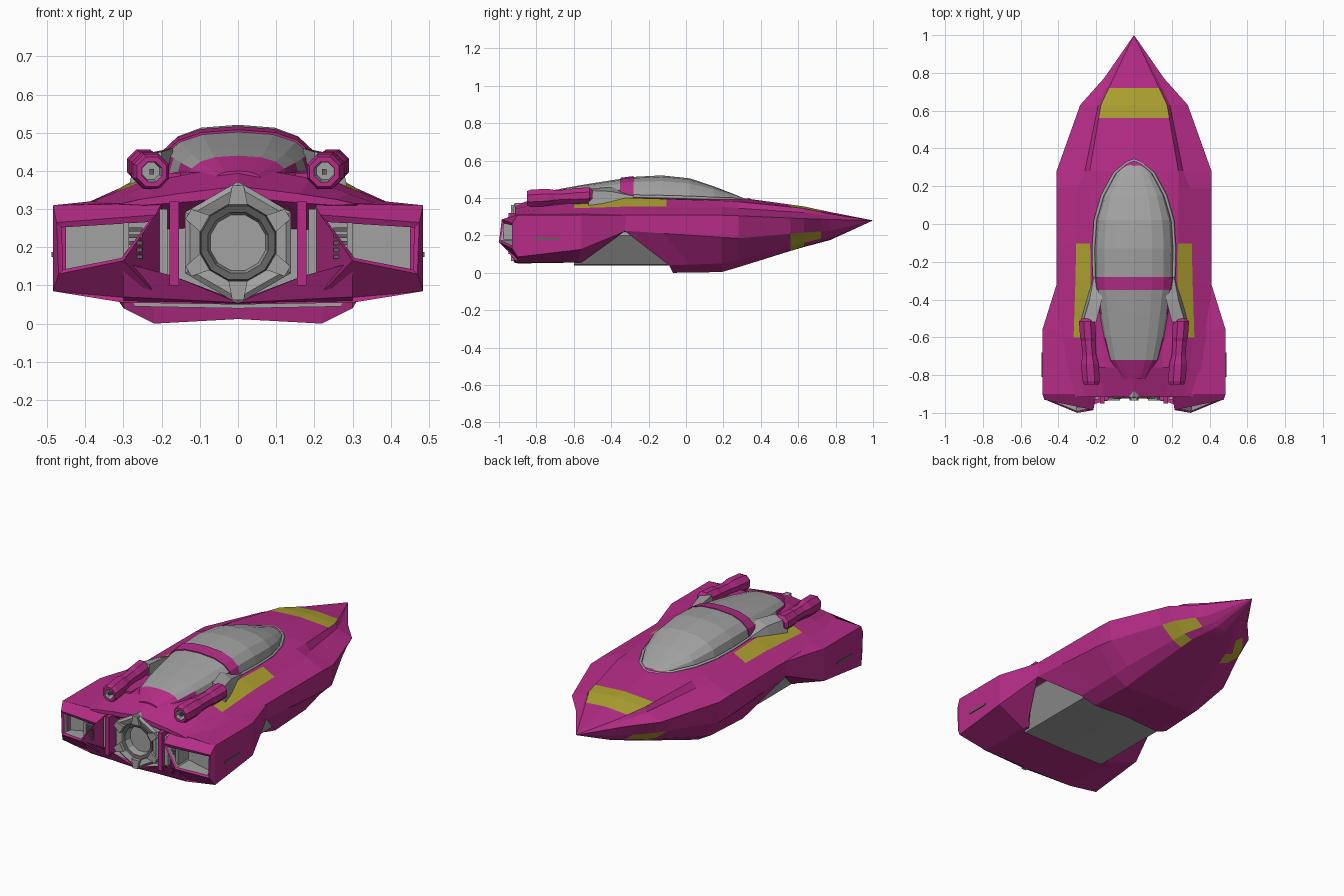
import bpy, bmesh
from math import cos, sin, pi
from mathutils import Vector as V

if "Cube" in bpy.data.objects:
    bpy.data.objects.remove(bpy.data.objects["Cube"])


def material(name, rgb):
    m = bpy.data.materials.new(name)
    m.diffuse_color = (*rgb, 1)
    m.use_nodes = True
    m.node_tree.nodes["Principled BSDF"].inputs["Base Color"].default_value = m.diffuse_color
    return m


PINK = material("magenta_paint", (0.46, 0.025, 0.24))
YELLOW = material("yellow_paint", (0.42, 0.36, 0.03))
GREY = material("bare_metal", (0.36, 0.36, 0.36))
DARK = material("dark_metal", (0.12, 0.12, 0.12))


def skin(name, rings, mats=(PINK,), pick=None, mirror=False):
    """Join closed rings of points into one flat-shaded solid."""
    bm = bmesh.new()
    vs = [[bm.verts.new(p) for p in r] for r in rings]
    n = len(rings[0])
    for i in range(len(rings) - 1):
        for j in range(n):
            k = (j + 1) % n
            f = bm.faces.new((vs[i][j], vs[i][k], vs[i + 1][k], vs[i + 1][j]))
            f.material_index = pick(i, min(j, n - 1 - j)) if pick else 0
    for i, r in ((0, vs[0]), (len(rings) - 2, vs[-1])):
        bm.faces.new(r).material_index = pick(i, 99) if pick else 0
    bmesh.ops.remove_doubles(bm, verts=bm.verts, dist=0.0005)
    bmesh.ops.recalc_face_normals(bm, faces=bm.faces)
    me = bpy.data.meshes.new(name)
    bm.to_mesh(me)
    bm.free()
    for m in mats:
        me.materials.append(m)
    ob = bpy.data.objects.new(name, me)
    bpy.context.collection.objects.link(ob)
    if mirror:
        ob.modifiers.new("mirror", 'MIRROR')
    return ob


def full(half):
    """Mirror a half section (bottom centre to top centre) into a ring."""
    return half + [(-x, y, z) for x, y, z in reversed(half[1:-1])]


def at(y, pts):
    return [(x, y, z) for x, z in pts]


def mix(a, b, t):
    return [tuple(V(p).lerp(V(q), t)) for p, q in zip(a, b)]


def box(name, lo, hi, mat, mirror=True):
    (x0, y0, z0), (x1, y1, z1) = lo, hi
    sec = [(x0, z0), (x1, z0), (x1, z1), (x0, z1)]
    return skin(name, [at(y0, sec), at(y1, sec)], (mat,), mirror=mirror)


def circle(c, r, n, turn=0.0):
    return [(c[0] + r * cos(turn + 2 * pi * k / n), c[1],
             c[2] + r * sin(turn + 2 * pi * k / n)) for k in range(n)]


# Main hull: nose to tail, with the slanted cut under its middle
nose = [(0, 1, 0.28)] * 8
h1 = at(0.77, [(0, .175), (.06, .18), (.09, .195), (.13, .225),
               (.16, .285), (.125, .302), (.11, .315), (0, .325)])
h2 = at(0.63, [(0, .138), (.12, .14), (.17, .16), (.24, .215),
               (.285, .29), (.19, .322), (.175, .345), (0, .355)])
h3 = at(0.28, [(0, .035), (.2, .03), (.28, .07), (.40, .185),
               (.41, .305), (.26, .345), (.235, .38), (0, .403)])
h4 = at(0.19, [(0, .015), (.215, .004), (.295, .05), (.41, .19),
               (.41, .308), (.30, .355), (.235, .385), (0, .405)])
cut = [(0, -.07, .012), (.22, -.07, 0), (.30, -.09, .04), (.41, -.33, .225),
       (.41, -.33, .31), (.31, -.3, .355), (.23, -.3, .40), (0, -.3, .42)]
back = [(0, -.1, .2), (.22, -.12, .2), (.30, -.14, .2)] + cut[3:]
h5 = at(-0.6, [(0, .2), (.22, .2), (.3, .2), (.38, .24),
               (.40, .312), (.32, .345), (.22, .385), (0, .43)])
h6 = at(-0.76, [(0, .2), (.22, .2), (.3, .2), (.35, .24),
                (.37, .312), (.29, .34), (.19, .38), (0, .415)])
tail = at(-0.915, [(0, .33), (.08, .325), (.12, .32), (.25, .31),
                   (.31, .313), (.26, .325), (.16, .34), (0, .36)])
hull = [nose, h1, mix(h1, h2, .35), h2, mix(h2, h3, .2), h3, h4,
        mix(h4, cut, .6), cut, back, h5, h6, tail]
patches = {(2, 6), (3, 6), (2, 2), (3, 2), (3, 1), (7, 5), (9, 5)}
skin("hull", [full(r) for r in hull], (PINK, YELLOW),
     lambda i, j: int((i, j) in patches))

# Bare metal belly seen through the cut
belly = [(0, .04), (.27, .045), (.37, .2), (.3, .28), (0, .28)]
skin("belly", [full(at(y, belly)) for y in (-.085, -.6)], (GREY,))

# Wide stern with swept shoulders and a recessed back wall
stern = [
    [(0, -.56, .055), (.29, -.56, .055), (.41, -.33, .22), (.41, -.32, .308),
     (.30, -.32, .308), (0, -.32, .308)],
    [(0, -.58, .055), (.30, -.58, .055), (.485, -.56, .125), (.485, -.56, .31),
     (.34, -.56, .325), (0, -.56, .325)],
    at(-.9, [(0, .05), (.3, .055), (.485, .085), (.485, .31), (.32, .315), (0, .33)]),
    at(-.895, [(0, .06), (.29, .07), (.45, .1), (.45, .29), (.3, .3), (0, .32)]),
    at(-.82, [(0, .06), (.29, .07), (.45, .1), (.45, .29), (.3, .3), (0, .32)]),
]
skin("stern", [full(r) for r in stern], (PINK, GREY), lambda i, j: int(i == 3))

# Side exhausts: pointed pink frames around grey recesses
lip = [(.30, -1, .165), (.47, -.93, .13), (.475, -.93, .265), (.215, -.985, .285)]
inner = [(.305, -.99, .172), (.458, -.925, .142), (.462, -.925, .252), (.235, -.975, .266)]
deep = [(x, -.88, z) for x, y, z in inner]
root = at(-.9, [(.2, .06), (.485, .085), (.485, .31), (.2, .315)])
skin("side_exhaust", [at(-.83, [(.21, .07), (.47, .09), (.47, .3), (.21, .3)]),
                      root, lip, inner, deep],
     (PINK, GREY), lambda i, j: int(i == 3), mirror=True)
for k in range(5):
    box("exhaust_slat", (.25, -.965, .17 + .018 * k), (.285, -.88, .18 + .018 * k), DARK)
box("exhaust_divider", (.285, -.975, .16), (.30, -.88, .265), GREY)
box("pod_vent", (.47, -.81, .175), (.489, -.68, .187), DARK)

# Slanted lower apron under the engine
skin("stern_apron", [[(0, -.89, .05), (.3, -.89, .055), (.3, -.9, .12), (0, -.89, .06)],
                     [(0, -.915, .055), (.3, -.92, .07), (.3, -.985, .16), (.17, -.94, .125)]],
     mirror=True)

# Central engine: hexagonal housing, ring and glowing disc
C = (0, .212)
hexagon = [(-.8, .16), (-.915, .16), (-.925, .145), (-.915, .115), (-.86, .105), (-.86, .03)]
skin("engine_housing", [circle((C[0], y, C[1]), r, 6, pi / 2) for y, r in hexagon], (GREY,))
tube = [(-.84, .09), (-.9, .105), (-.92, .1), (-.915, .082), (-.875, .075), (-.875, .02)]
skin("engine_ring", [circle((C[0], y, C[1]), r, 12, pi / 12) for y, r in tube],
     (DARK, GREY), lambda i, j: int(i > 2))
for k in range(6):
    a = pi / 2 + k * pi / 3
    u, w = V((cos(a), 0, sin(a))), V((-sin(a), 0, cos(a)))
    base = V((0, -.9, C[1]))
    sec = [base + u * p + w * q for p, q in ((.10, -.025), (.15, -.015), (.15, .015), (.10, .025))]
    skin("engine_block", [sec, [p + V((0, -.035, 0)) for p in sec]], (GREY,))
box("engine_pillar", (.155, -.95, .1), (.18, -.82, .32), PINK)
box("engine_pipe", (.185, -.93, .13), (.205, -.82, .3), GREY)


# Canopy, roll bar and rear fairing share one arched section
def arch(y, w, top, base):
    pts = [(0, y, base - .04), (w, y, base - .04)]
    for k in range(5):
        a = pi / 2 * k / 4
        pts.append((w * max(cos(a), 0) ** .8, y, base + (top - base) * sin(a) ** .85))
    return full(pts)


glass = [(.325, .03, .392, .385), (.27, .095, .415, .388), (.15, .16, .462, .392),
         (.02, .198, .505, .398), (-.13, .208, .521, .402), (-.28, .205, .513, .405)]
skin("canopy", [arch(*g) for g in glass], (GREY,))
skin("roll_bar", [arch(-.28, .209, .517, .405), arch(-.35, .205, .508, .4)])
hump = [(-.35, .2, .502, .4), (-.48, .18, .482, .395), (-.6, .16, .462, .39),
        (-.72, .13, .44, .38), (-.82, .07, .40, .36)]
skin("rear_fairing", [arch(*g) for g in hump], (GREY, PINK),
     lambda i, j: int(i == 3 or j < 2 or (j == 2 and i != 1)))

# Raised rim around the canopy
cu = bpy.data.curves.new("canopy_rim", 'CURVE')
cu.dimensions, cu.bevel_depth, cu.bevel_resolution = '3D', .009, 0
side = [(w + .006, y, b + .004) for y, w, t, b in glass]
path = [(-x, y, z) for x, y, z in reversed(side)] + [(0, .338, .392)] + side
sp = cu.splines.new('POLY')
sp.points.add(len(path) - 1)
for p, co in zip(sp.points, path):
    p.co = (*co, 1)
cu.materials.append(GREY)
bpy.context.collection.objects.link(bpy.data.objects.new("canopy_rim", cu))

# Twin cannons with hollow muzzles, pylons and forward fairings
gun = [(-.5, .03), (-.515, .046), (-.6, .046), (-.62, .04), (-.7, .04), (-.74, .05),
       (-.83, .05), (-.85, .042), (-.85, .028), (-.81, .024)]
skin("cannon", [circle((.25 + (y + .5) * .07, y, .415 + (y + .5) * .05), r, 8, pi / 8)
                for y, r in gun], (PINK, GREY), lambda i, j: int(i > 7), mirror=True)
box("cannon_core", (.22, -.848, .391), (.232, -.8, .405), DARK)
box("cannon_pylon", (.15, -.76, .35), (.25, -.54, .395), PINK)
skin("cannon_fairing", [at(-.52, [(.2, .37), (.285, .36), (.27, .44), (.2, .45)]),
                        at(-.4, [(.17, .38), (.255, .37), (.235, .435), (.17, .46)]),
                        at(-.28, [(.17, .39), (.225, .385), (.212, .41), (.17, .42)])],
     (GREY,), mirror=True)
